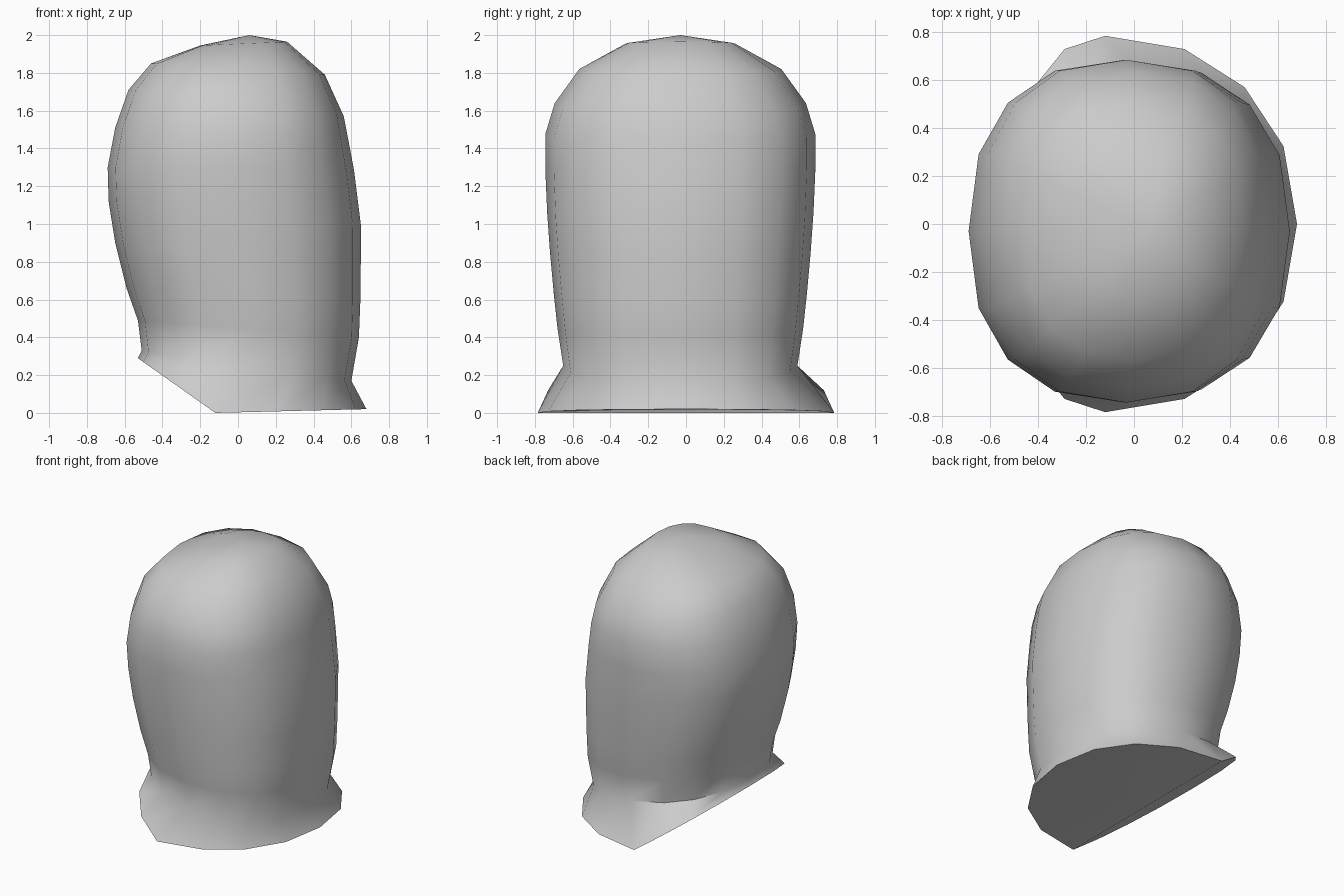
import bpy, bmesh, math

if "Cube" in bpy.data.objects:
    bpy.data.objects.remove(bpy.data.objects["Cube"])

N = 16    # sides around the hood
CY = -0.03


def spow(v, p):
    return math.copysign(abs(v) ** p, v)


def add_ring(bm, xl, zl, xr, zr, hy, n=2.4):
    """Tilted rounded-square ring from its left and right end points."""
    cx, rx = (xl + xr) / 2, (xr - xl) / 2
    ring = []
    for i in range(N):
        a = 2 * math.pi * i / N
        u, v = spow(math.cos(a), 2 / n), spow(math.sin(a), 2 / n)
        z = (zl + zr) / 2 + u * (zr - zl) / 2
        ring.append(bm.verts.new((cx + rx * u, CY + hy * v, z)))
    return ring


def add_rim(bm):
    """Flared lower rim: level on the right, cut upward on the left."""
    ring = []
    for i in range(N):
        a = 2 * math.pi * i / N
        u, v = spow(math.cos(a), 0.92), spow(math.sin(a), 0.92)
        if abs(u) < 1e-6:
            u = 0.0
        x = -0.12 + u * (0.80 if u > 0 else 0.41)
        z = 0.02 * u if u > 0 else -0.29 * u
        ring.append(bm.verts.new((x, 0.785 * v, z)))
    return ring


# left x, left z, right x, right z, half depth
sections = [
    (-0.51, 0.33, 0.60, 0.17, 0.62),
    (-0.53, 0.49, 0.64, 0.40, 0.65),
    (-0.59, 0.66, 0.648, 0.60, 0.67),
    (-0.65, 0.90, 0.65, 0.80, 0.69),
    (-0.685, 1.12, 0.65, 1.00, 0.705),
    (-0.69, 1.30, 0.615, 1.28, 0.715),
    (-0.65, 1.51, 0.585, 1.44, 0.715),
    (-0.58, 1.71, 0.56, 1.57, 0.665),
    (-0.46, 1.85, 0.46, 1.79, 0.535),
    (-0.20, 1.945, 0.26, 1.965, 0.29),
]

bm = bmesh.new()
rings = [add_rim(bm)] + [add_ring(bm, *s) for s in sections]

# walls
for lo, hi in zip(rings, rings[1:]):
    for i in range(N):
        j = (i + 1) % N
        bm.faces.new((lo[i], lo[j], hi[j], hi[i]))

# crown
tip = bm.verts.new((0.06, CY, 2.0))
for i in range(N):
    bm.faces.new((rings[-1][i], rings[-1][(i + 1) % N], tip))

# underside: level half and slanted half
rim, q = rings[0], N // 4
bm.faces.new([rim[i] for i in range(q, 3 * q + 1)])
bm.faces.new([rim[i % N] for i in range(3 * q, 5 * q + 1)])
bmesh.ops.recalc_face_normals(bm, faces=bm.faces[:])

mesh = bpy.data.meshes.new("hood")
bm.to_mesh(mesh)
bm.free()
hood = bpy.data.objects.new("hood", mesh)
bpy.context.collection.objects.link(hood)
bpy.context.view_layer.objects.active = hood
hood.select_set(True)
bpy.ops.object.shade_smooth_by_angle(angle=math.radians(48))
